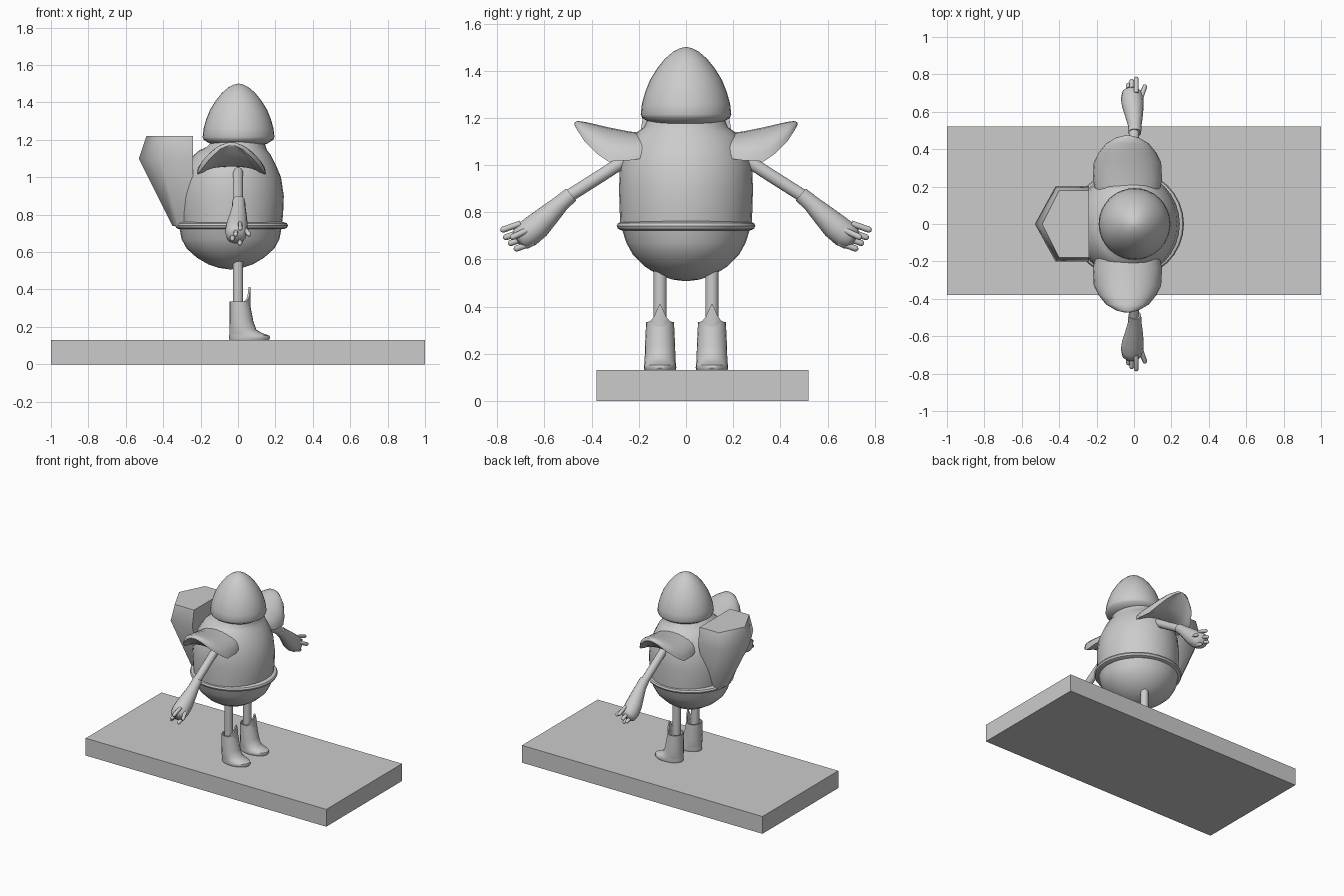
import bpy, bmesh, math
from mathutils import Vector

grey = bpy.data.materials.new("plain_grey")
grey.diffuse_color = (0.6, 0.6, 0.6, 1)


def finish(name, bm, angle=40):
    bmesh.ops.remove_doubles(bm, verts=bm.verts, dist=0.0005)
    bmesh.ops.recalc_face_normals(bm, faces=bm.faces)
    me = bpy.data.meshes.new(name)
    bm.to_mesh(me)
    bm.free()
    me.materials.append(grey)
    me.shade_smooth()
    me.set_sharp_from_angle(angle=math.radians(angle))
    ob = bpy.data.objects.new(name, me)
    bpy.context.collection.objects.link(ob)
    return ob


def loft(name, rings, angle=40):
    """Skin closed rings of equal point count and cap both ends."""
    bm = bmesh.new()
    vs = [[bm.verts.new(p) for p in r] for r in rings]
    n = len(vs[0])
    for a, b in zip(vs, vs[1:]):
        for i in range(n):
            bm.faces.new((a[i], a[(i + 1) % n], b[(i + 1) % n], b[i]))
    bm.faces.new(vs[0])
    bm.faces.new(vs[-1])
    return finish(name, bm, angle)


def oval(cx, cy, z, rx, ry, n=32):
    return [(cx + rx * math.cos(2 * math.pi * i / n),
             cy + ry * math.sin(2 * math.pi * i / n), z) for i in range(n)]


def tube(name, pts, n=14):
    """Round limb through (x, y, z, radius) points."""
    rings = []
    for i, p in enumerate(pts):
        d = Vector(pts[min(i + 1, len(pts) - 1)][:3]) - Vector(pts[max(i - 1, 0)][:3])
        d.normalize()
        u = Vector((1, 0, 0))
        u = (u - d * u.dot(d)).normalized()
        w = d.cross(u)
        rings.append([Vector(p[:3]) + p[3] * (u * math.cos(2 * math.pi * k / n)
                      + w * math.sin(2 * math.pi * k / n)) for k in range(n)])
    return loft(name, rings, 50)


def finger(name, a, b, r=0.013):
    a, b = Vector(a), Vector(b)
    d = (b - a).normalized()
    tube(name, [(*a, r), (*(b - d * r), r), (*(b - d * r * 0.3), r * 0.75), (*b, r * 0.2)], 8)


# platform
bm = bmesh.new()
bmesh.ops.create_cube(bm, size=1)
for v in bm.verts:
    v.co = (v.co.x * 2, v.co.y * 0.9 + 0.07, v.co.z * 0.13 + 0.065)
finish("platform", bm, 30)

# belly: z, half depth, half width
loft("lower_body", [oval(-0.04, 0, z, rx, ry) for z, rx, ry in [
    (0.508, 0.01, 0.01), (0.515, 0.06, 0.06), (0.535, 0.12, 0.12), (0.57, 0.18, 0.175),
    (0.62, 0.235, 0.225), (0.67, 0.262, 0.253), (0.74, 0.275, 0.275)]])

# jacket: centre x, z, half depth, half width
loft("jacket", [oval(c, 0, z, rx, ry) for c, z, rx, ry in [
    (-0.035, 0.735, 0.268, 0.278), (-0.035, 0.8, 0.276, 0.281), (-0.035, 0.9, 0.28, 0.284),
    (-0.035, 1.0, 0.265, 0.28), (-0.035, 1.06, 0.24, 0.26), (-0.03, 1.12, 0.205, 0.23),
    (-0.025, 1.145, 0.18, 0.2), (-0.01, 1.16, 0.16, 0.178), (0, 1.19, 0.14, 0.165)]])

# belt
loft("belt", [oval(-0.035, 0, z, rx, rx - 0.008) for z, rx in [
    (0.722, 0.278), (0.729, 0.296), (0.742, 0.302), (0.754, 0.296), (0.762, 0.272)]])

# head
loft("head", [oval(0.003, 0, z, r, r) for z, r in [
    (1.155, 0.03), (1.162, 0.09), (1.178, 0.15), (1.2, 0.186), (1.215, 0.192), (1.26, 0.187),
    (1.31, 0.173), (1.36, 0.153), (1.41, 0.122), (1.45, 0.09), (1.48, 0.055), (1.495, 0.025),
    (1.5, 0.005)]], 50)

# backpack: z, outer point x, side x, half width
loft("backpack", [[(-0.24, w, z), (xs, w, z), (xo, 0, z), (xs, -w, z), (-0.24, -w, z)]
                  for z, xo, xs, w in [(0.74, -0.35, -0.32, 0.09), (1.1, -0.53, -0.42, 0.2),
                                       (1.22, -0.49, -0.40, 0.18)]], 65)

for s, side in ((-1, "right"), (1, "left")):
    # shoulder cap: arched sections running outward (y, half width, side z, top z)
    rings = []
    for y, w, zb, zt in [(0.17, 0.17, 1.03, 1.135), (0.24, 0.185, 1.02, 1.142),
                         (0.33, 0.18, 1.015, 1.16), (0.38, 0.155, 1.05, 1.172),
                         (0.43, 0.115, 1.10, 1.183), (0.462, 0.06, 1.15, 1.187),
                         (0.472, 0.02, 1.168, 1.18)]:
        top = [(math.cos(math.pi * i / 12), math.sin(math.pi * i / 12)) for i in range(13)]
        outer = [(-0.035 + w * c, s * y, zb + (zt - zb) * q) for c, q in top]
        inner = [(-0.035 - w * 0.85 * c, s * y, zb + (zt - zb) * 0.3 * q) for c, q in top[1:-1]]
        rings.append(outer + inner)
    loft(side + "_shoulder_cap", rings, 50)

    # arm and gauntlet
    tube(side + "_arm", [(0, s * 0.22, 1.045, 0.028), (0, s * 0.36, 0.955, 0.028),
                         (0, s * 0.51, 0.86, 0.028)])
    tube(side + "_gauntlet", [
        (0.004, s * 0.487, 0.875, 0.034), (0.004, s * 0.53, 0.838, 0.037),
        (0, s * 0.58, 0.79, 0.048), (-0.006, s * 0.63, 0.742, 0.058),
        (-0.01, s * 0.67, 0.71, 0.06), (-0.01, s * 0.70, 0.69, 0.054),
        (-0.008, s * 0.715, 0.68, 0.035)])

    # fingers and thumb
    for i, (x, y, z) in enumerate([(0.012, 0.787, 0.722), (-0.012, 0.775, 0.69),
                                   (-0.03, 0.755, 0.665), (0.01, 0.73, 0.642)]):
        finger(f"{side}_finger_{i + 1}",
               (x, s * (y - 0.085), z + 0.03), (x, s * y, z))
    finger(side + "_thumb", (0.035, s * 0.67, 0.725), (0.062, s * 0.745, 0.69))

    # leg
    yl = s * 0.11
    tube(side + "_leg", [(0, yl, 0.25, 0.028), (0, yl, 0.4, 0.028), (0, yl, 0.58, 0.028)])

    # boot: z, heel x, toe x, half width
    rings = [oval((a + b) / 2, yl, z, (b - a) / 2, w, 20) for z, a, b, w in [
        (0.13, -0.045, 0.165, 0.066), (0.14, -0.048, 0.172, 0.069), (0.153, -0.047, 0.168, 0.068),
        (0.166, -0.046, 0.13, 0.066), (0.185, -0.046, 0.098, 0.065), (0.23, -0.045, 0.082, 0.064),
        (0.335, -0.045, 0.062, 0.059)]]
    # hollow cuff
    rings += [oval(0.008, yl, 0.335, 0.046, 0.051, 20), oval(0.01, yl, 0.3, 0.045, 0.05, 20)]
    loft(side + "_boot", rings, 45)

    # pointed shin guard, curved around the boot front (offset, top z)
    rings = []
    for dy, zt in [(-0.055, 0.333), (-0.04, 0.34), (-0.025, 0.358), (-0.014, 0.385), (0, 0.413),
                   (0.014, 0.385), (0.025, 0.358), (0.04, 0.34), (0.055, 0.333)]:
        x = 0.066 - 11 * dy * dy
        rings.append([(x, yl + dy, 0.3), (x, yl + dy, zt),
                      (x - 0.01, yl + dy, zt), (x - 0.01, yl + dy, 0.3)])
    loft(side + "_shin_guard", rings, 45)
